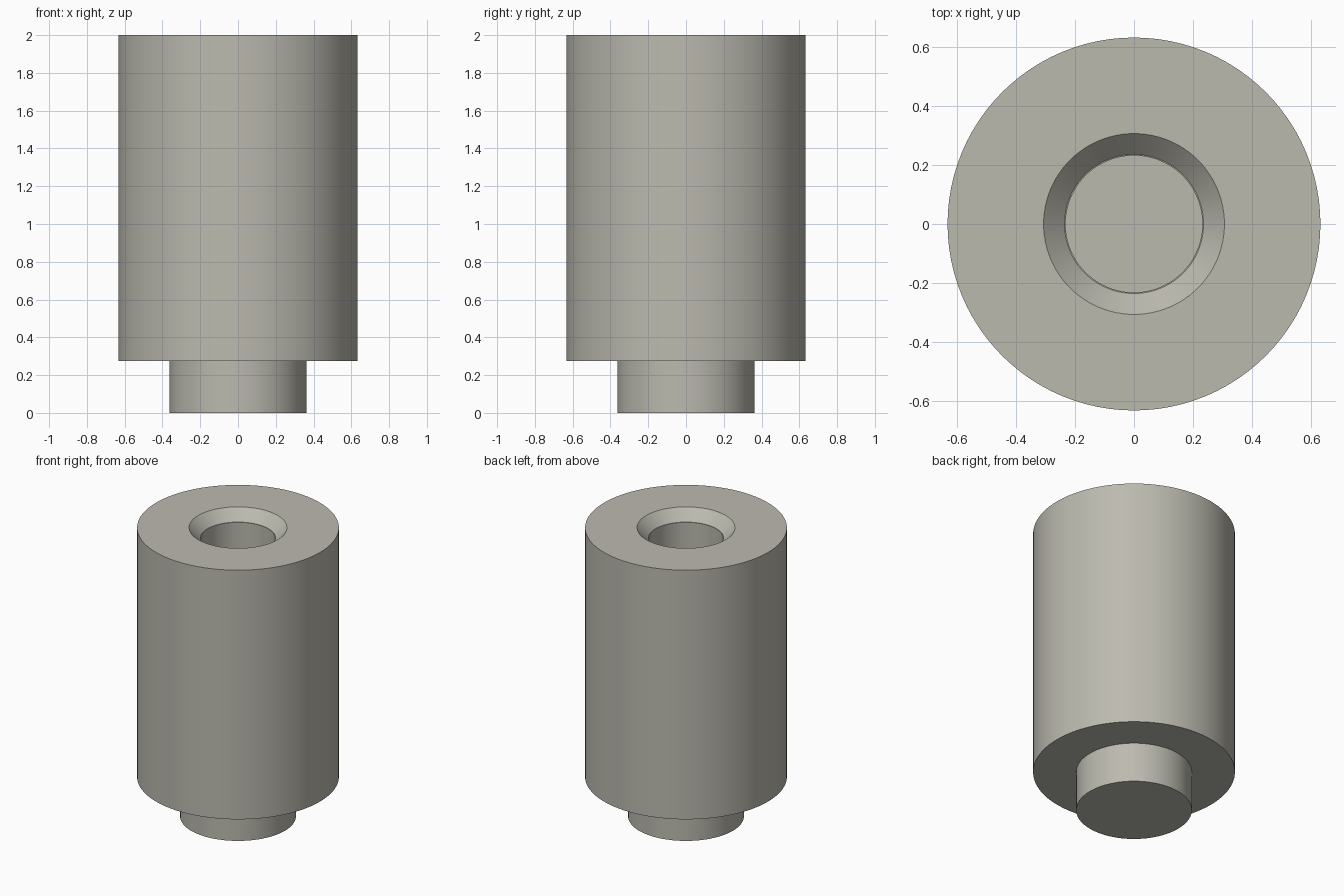
import bpy
import bmesh
import math

cube = bpy.data.objects.get("Cube")
if cube:
    bpy.data.objects.remove(cube, do_unlink=True)

SEGMENTS = 96


def make_material(name, color):
    mat = bpy.data.materials.new(name)
    mat.use_nodes = True
    mat.diffuse_color = color
    mat.node_tree.nodes["Principled BSDF"].inputs["Base Color"].default_value = color
    return mat


def lathe(name, profile, mat):
    """Spin an (r, z) profile around the z axis into a closed solid."""
    bm = bmesh.new()
    verts = [bm.verts.new((r, 0, z)) for r, z in profile]
    edges = [bm.edges.new(pair) for pair in zip(verts, verts[1:])]
    bmesh.ops.spin(bm, geom=verts + edges, cent=(0, 0, 0), axis=(0, 0, 1),
                   angle=math.tau, steps=SEGMENTS, use_merge=True)
    bmesh.ops.remove_doubles(bm, verts=bm.verts, dist=1e-5)
    bmesh.ops.recalc_face_normals(bm, faces=bm.faces)
    mesh = bpy.data.meshes.new(name)
    bm.to_mesh(mesh)
    bm.free()
    mesh.materials.append(mat)
    obj = bpy.data.objects.new(name, mesh)
    bpy.context.collection.objects.link(obj)
    bpy.ops.object.select_all(action="DESELECT")
    obj.select_set(True)
    bpy.context.view_layer.objects.active = obj
    bpy.ops.object.shade_smooth_by_angle(angle=math.radians(30))
    return obj


metal = make_material("warm grey metal", (0.50, 0.49, 0.43, 1))

# Spacer: bottom spigot, wide body, countersunk blind bore
lathe("spacer_body", [
    (0, 0), (0.363, 0),                # spigot underside
    (0.363, 0.275), (0.633, 0.275),    # shoulder
    (0.633, 2.0), (0.307, 2.0),        # outer wall and top face
    (0.236, 1.928), (0.232, 1.928),    # countersink and small ledge
    (0.232, 0.9), (0, 0.9),            # bore wall and floor
], metal)
